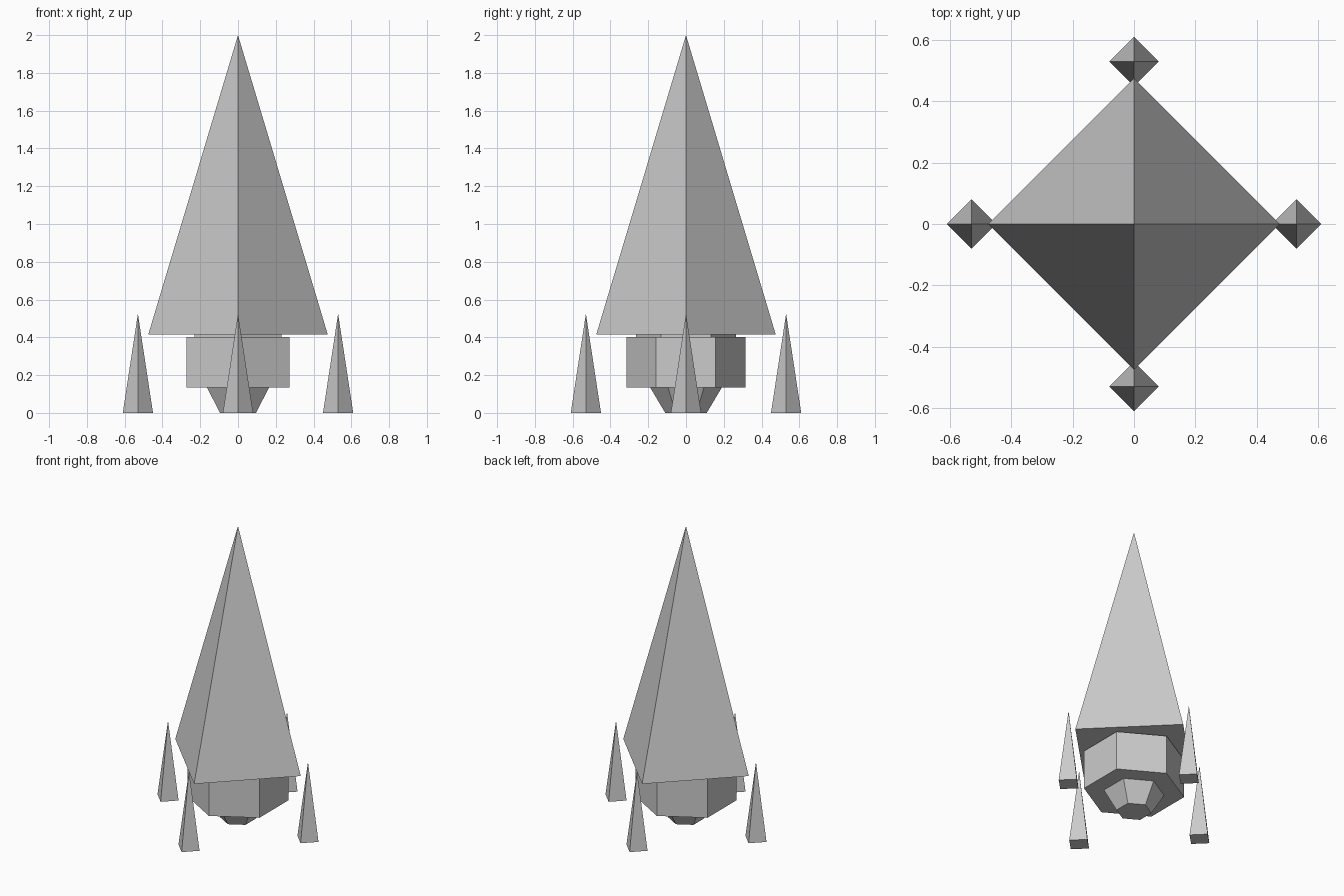
import bpy
import math

if "Cube" in bpy.data.objects:
    bpy.data.objects.remove(bpy.data.objects["Cube"])


def frustum(name, sides, r_bottom, r_top, z0, z1, x=0.0, y=0.0):
    """Flat-shaded tapered prism with its first corner on the y axis."""
    bpy.ops.mesh.primitive_cone_add(
        vertices=sides, radius1=r_bottom, radius2=r_top, depth=z1 - z0,
        end_fill_type='NGON', location=(x, y, (z0 + z1) / 2))
    obj = bpy.context.object
    obj.name = name
    return obj


# Four-sided nose
frustum("nose_cone", 4, 0.475, 0.0, 0.415, 2.0)

# Six-sided core, mostly hidden inside the nose
frustum("core", 6, 0.265, 0.265, 0.40, 0.793)

# Wide engine block and tapered nozzle
frustum("engine_block", 6, 0.315, 0.315, 0.135, 0.402)
frustum("nozzle", 6, 0.11, 0.19, 0.0, 0.135)

# Four slim boosters around the hull
for i in range(4):
    a = i * math.pi / 2
    frustum(f"booster_{i + 1}", 4, 0.08, 0.0, 0.0, 0.525,
            0.53 * math.cos(a), 0.53 * math.sin(a))
